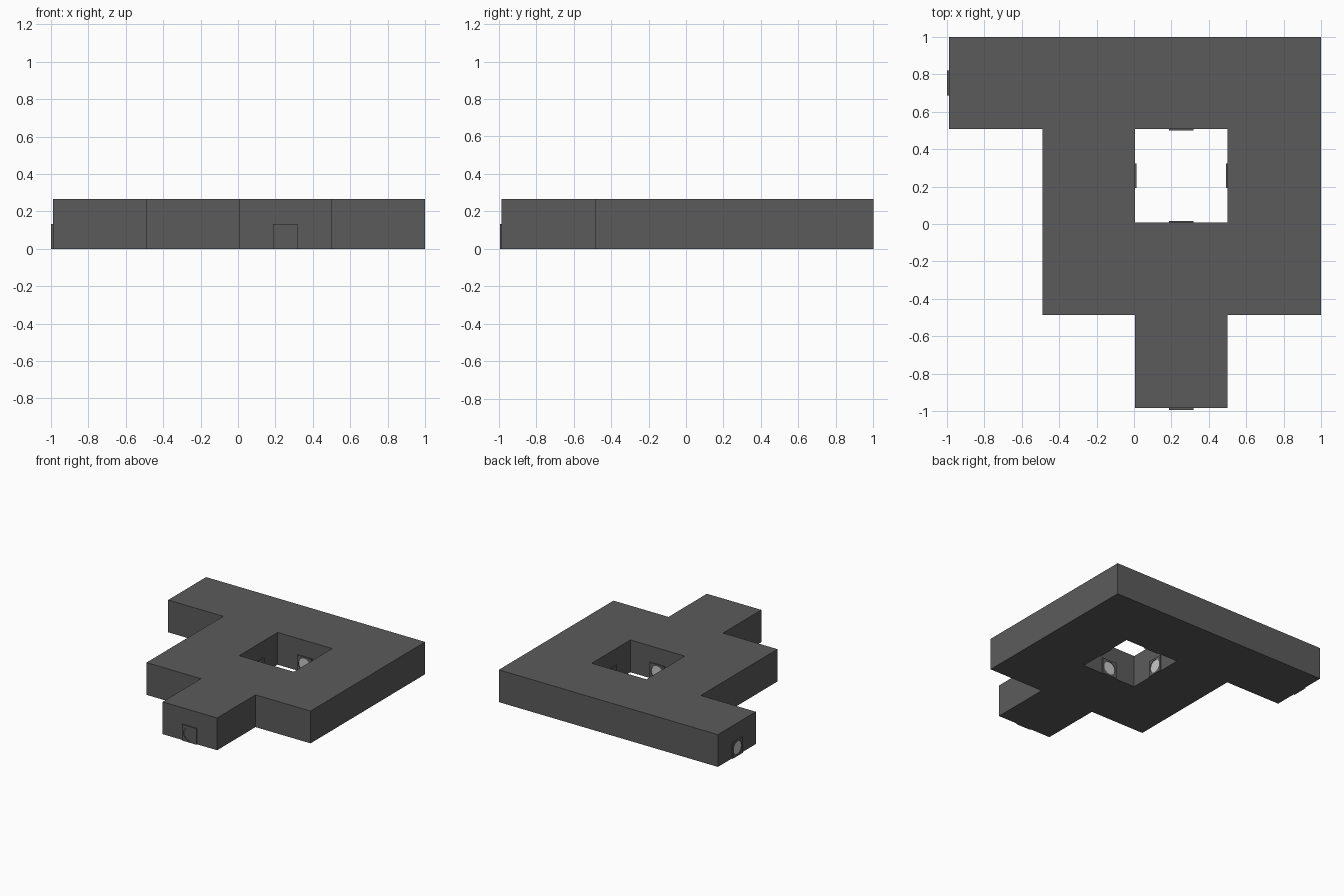
import bpy, bmesh, math
from mathutils import Matrix, Vector

if "Cube" in bpy.data.objects:
    bpy.data.objects.remove(bpy.data.objects["Cube"])


def material(name, v):
    m = bpy.data.materials.new(name)
    m.diffuse_color = (v, v, v, 1)
    m.use_nodes = True
    m.node_tree.nodes["Principled BSDF"].inputs["Base Color"].default_value = m.diffuse_color
    return m


stone = material("dark_grey", 0.105)
pale = material("pale_grey", 0.58)


def make_object(name, bm, mat):
    bmesh.ops.recalc_face_normals(bm, faces=bm.faces[:])
    me = bpy.data.meshes.new(name)
    bm.to_mesh(me)
    bm.free()
    me.materials.append(mat)
    ob = bpy.data.objects.new(name, me)
    bpy.context.collection.objects.link(ob)
    return ob


# Block body: cells of a 4 x 4 grid, one courtyard left open
X = [-0.99, -0.49, 0.005, 0.5, 1.0]
Y = [-0.985, -0.487, 0.008, 0.508, 1.0]
rows = ["..#.", ".###", ".#.#", "####"]      # front row to back row
bm = bmesh.new()
for j, row in enumerate(rows):
    for i, cell in enumerate(row):
        if cell == "#":
            bm.faces.new([bm.verts.new((x, y, 0)) for x, y in (
                (X[i], Y[j]), (X[i + 1], Y[j]), (X[i + 1], Y[j + 1]), (X[i], Y[j + 1]))])
bmesh.ops.remove_doubles(bm, verts=bm.verts[:], dist=1e-4)
ext = bmesh.ops.extrude_face_region(bm, geom=bm.faces[:], use_keep_orig=True)
top = [v for v in ext["geom"] if isinstance(v, bmesh.types.BMVert)]
bmesh.ops.translate(bm, verts=top, vec=(0, 0, 0.265))
bmesh.ops.dissolve_limit(bm, angle_limit=0.01, verts=bm.verts[:], edges=bm.edges[:])
make_object("block_body", bm, stone)

# Wall ports: square frame with a round opening and a disc inside
HALF, R, N = 0.066, 0.053, 16


def port(name, x, y, angle, disc_mat):
    place = Matrix.Translation((x, y, HALF)) @ Matrix.Rotation(angle, 4, 'Z')
    bm = bmesh.new()
    rings = []
    for depth in (0, -0.009):                # local -y points out of the wall
        inner, outer = [], []
        for k in range(N):
            a = 2 * math.pi * k / N
            c, s = math.cos(a), math.sin(a)
            q = HALF / max(abs(c), abs(s))
            inner.append(bm.verts.new(place @ Vector((R * c, depth, R * s))))
            outer.append(bm.verts.new(place @ Vector((q * c, depth, q * s))))
        rings += [inner, outer]
    bi, bo, fi, fo = rings
    for k in range(N):
        n = (k + 1) % N
        for p, q in ((fi, fo), (fo, bo), (bo, bi), (bi, fi)):
            bm.faces.new((p[k], p[n], q[n], q[k]))
    make_object(name + "_frame", bm, stone)

    bm = bmesh.new()
    bmesh.ops.create_cone(bm, cap_ends=True, segments=N, radius1=R, radius2=R, depth=0.004,
                          matrix=place @ Matrix.Translation((0, -0.002, 0))
                          @ Matrix.Rotation(math.pi / 2, 4, 'X'))
    make_object(name + "_disc", bm, disc_mat)


port("front_port", 0.253, Y[0], 0, stone)
port("left_port", X[0], 0.754, -math.pi / 2, pale)
port("court_back_port", 0.253, Y[3], 0, pale)
port("court_front_port", 0.253, Y[2], math.pi, pale)
port("court_left_port", X[2], 0.258, math.pi / 2, pale)
port("court_right_port", X[3], 0.258, -math.pi / 2, pale)
